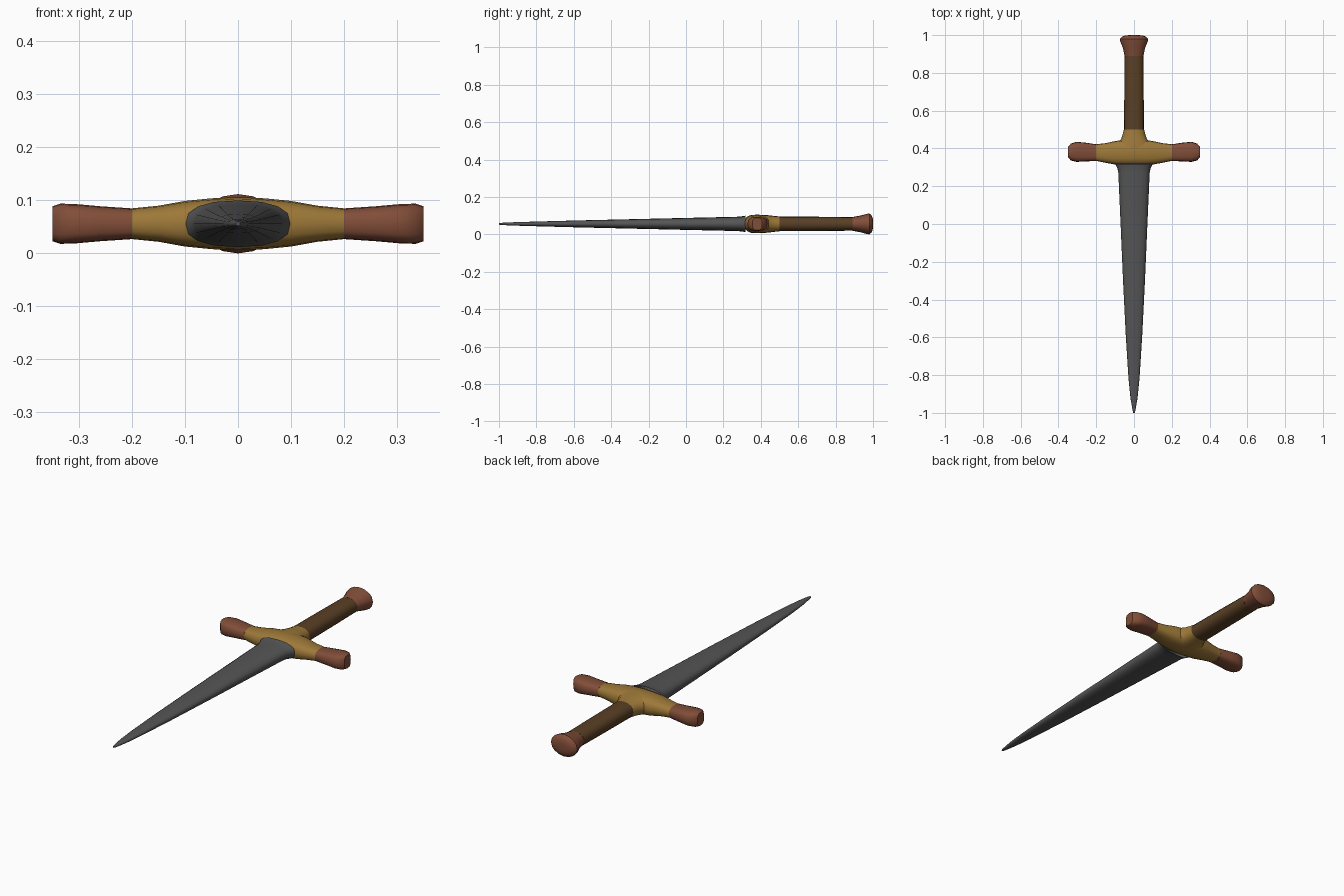
import bpy, bmesh, math

if "Cube" in bpy.data.objects:
    bpy.data.objects.remove(bpy.data.objects["Cube"])

Z = 0.056  # height of the dagger's centre plane


def material(name, rgb):
    m = bpy.data.materials.new(name)
    m.diffuse_color = (*rgb, 1)
    m.use_nodes = True
    m.node_tree.nodes["Principled BSDF"].inputs["Base Color"].default_value = m.diffuse_color
    return m


def loft(name, axis, sections, mat, sides=16, power=2.0, cap_start=False, cap_end=False, angle=40):
    """Skin rings along an axis; section = (position, centre, half width, half height)."""
    bm = bmesh.new()
    rings = []
    for pos, mid, a, b in sections:
        ring = []
        for i in range(sides):
            t = 2 * math.pi * i / sides
            c, s = math.cos(t), math.sin(t)
            u = mid + a * math.copysign(abs(c) ** (2 / power), c)
            w = Z + b * math.copysign(abs(s) ** (2 / power), s)
            ring.append(bm.verts.new((u, pos, w) if axis == 'Y' else (pos, u, w)))
        rings.append(ring)
    for r0, r1 in zip(rings, rings[1:]):
        for i in range(sides):
            j = (i + 1) % sides
            bm.faces.new((r0[i], r0[j], r1[j], r1[i]))
    if cap_start:
        bm.faces.new(rings[0])
    if cap_end:
        bm.faces.new(rings[-1])
    bmesh.ops.recalc_face_normals(bm, faces=bm.faces)
    mesh = bpy.data.meshes.new(name)
    bm.to_mesh(mesh)
    bm.free()
    ob = bpy.data.objects.new(name, mesh)
    bpy.context.collection.objects.link(ob)
    if mat:
        mesh.materials.append(mat)
    bpy.ops.object.select_all(action='DESELECT')
    ob.select_set(True)
    bpy.context.view_layer.objects.active = ob
    bpy.ops.object.shade_smooth_by_angle(angle=math.radians(angle))
    return ob


steel = material("steel", (0.09, 0.09, 0.09))
brass = material("brass", (0.34, 0.19, 0.04))
wood = material("wood", (0.10, 0.05, 0.018))
copper = material("copper", (0.22, 0.075, 0.04))

# Blade, flared where it meets the guard
loft("blade", 'Y', [
    (-1.0, 0, 0.004, 0.004), (-0.985, 0, 0.008, 0.006), (-0.92, 0, 0.019, 0.009),
    (-0.82, 0, 0.029, 0.012), (-0.6, 0, 0.043, 0.018), (-0.3, 0, 0.058, 0.025),
    (0.0, 0, 0.071, 0.032), (0.27, 0, 0.083, 0.038), (0.295, 0, 0.088, 0.040),
    (0.318, 0, 0.100, 0.044)], steel, power=2.4, cap_start=True)

# Guard, one mirrored profile from tip to tip
half = [(0.0, 0.380, 0.069, 0.050), (0.05, 0.379, 0.067, 0.048), (0.10, 0.377, 0.062, 0.043),
        (0.15, 0.376, 0.052, 0.034), (0.20, 0.378, 0.044, 0.029)]
loft("guard", 'X', [(-x, y, a, b) for x, y, a, b in half[:0:-1]] + half, brass, power=2.7)

# Guard end knobs
for side, label in ((-1, "left"), (1, "right")):
    loft("guard_knob_" + label, 'X', [
        (side * x, y, a, b) for x, y, a, b in (
            (0.20, 0.378, 0.044, 0.029), (0.26, 0.381, 0.050, 0.033),
            (0.305, 0.382, 0.053, 0.037), (0.335, 0.381, 0.044, 0.038),
            (0.350, 0.381, 0.026, 0.033))], copper, power=3.0, cap_end=True)

# Collar flaring from the guard onto the grip
loft("collar", 'Y', [(0.40, 0, 0.100, 0.049), (0.435, 0, 0.080, 0.047), (0.45, 0, 0.068, 0.045),
                     (0.475, 0, 0.060, 0.042), (0.50, 0, 0.054, 0.040)], brass, power=2.3)

# Grip
loft("grip", 'Y', [(0.49, 0, 0.053, 0.039), (0.60, 0, 0.052, 0.039), (0.75, 0, 0.051, 0.038),
                   (0.89, 0, 0.050, 0.036)], wood, power=2.3)

# Pommel with a domed end
loft("pommel", 'Y', [(0.89, 0, 0.050, 0.037), (0.93, 0, 0.058, 0.044), (0.968, 0, 0.073, 0.054),
                     (0.980, 0, 0.074, 0.056), (0.992, 0, 0.064, 0.046), (0.998, 0, 0.045, 0.032),
                     (1.0, 0, 0.022, 0.016)], copper, power=2.0, cap_end=True)
